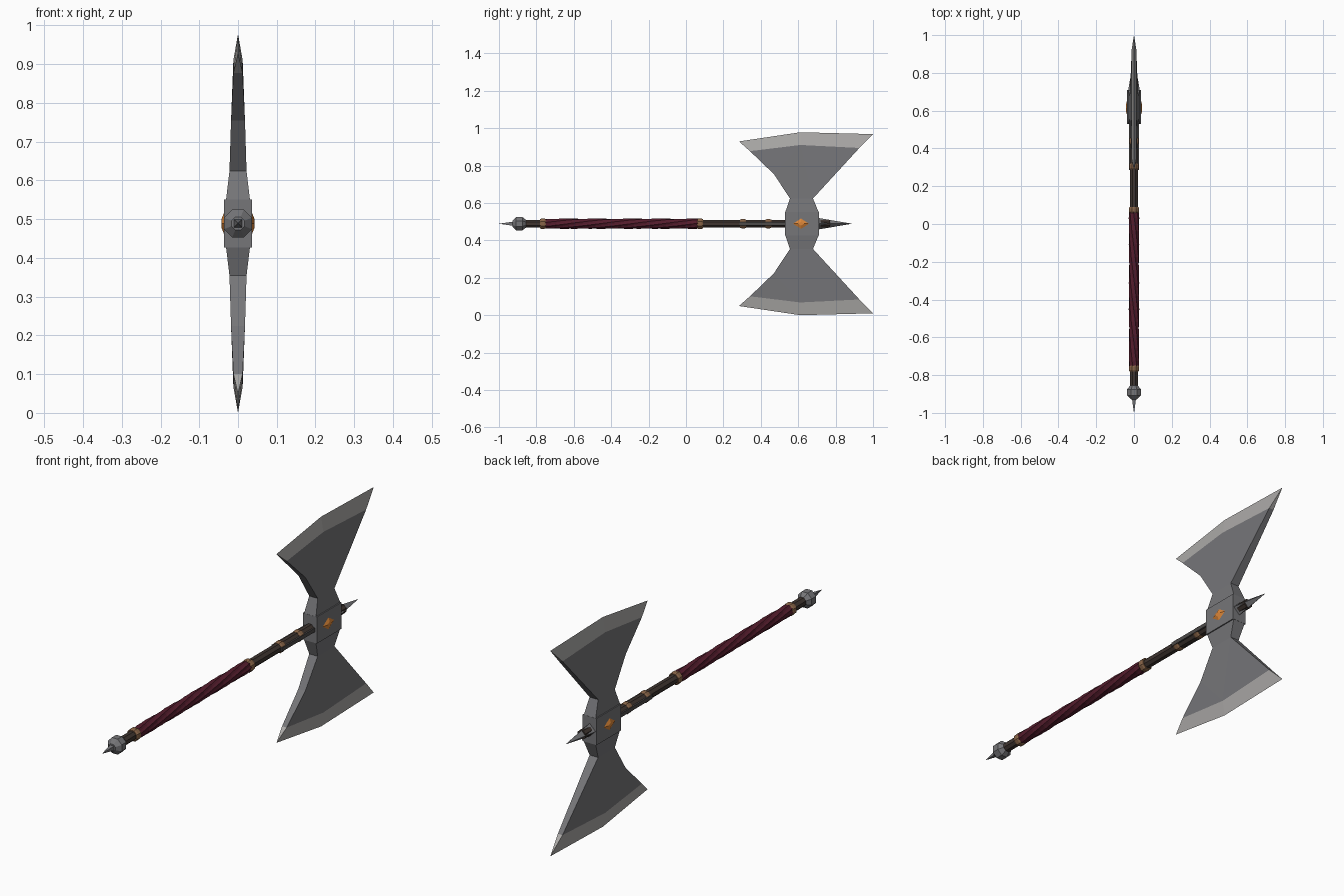
import bpy, bmesh, math
from mathutils import Matrix, Vector

if "Cube" in bpy.data.objects:
    bpy.data.objects.remove(bpy.data.objects["Cube"], do_unlink=True)

AXIS = 0.489   # height of the handle's centre line
HEAD = 0.615   # y of the axe head's centre


def material(name, r, g, b):
    m = bpy.data.materials.new(name)
    m.use_nodes = True
    m.diffuse_color = (r, g, b, 1)
    m.node_tree.nodes["Principled BSDF"].inputs["Base Color"].default_value = (r, g, b, 1)
    return m


STEEL = material("steel", 0.18, 0.18, 0.19)
EDGE = material("sharpened_edge", 0.41, 0.4, 0.39)
WOOD = material("dark_wood", 0.05, 0.036, 0.03)
LEATHER = material("red_leather", 0.09, 0.012, 0.026)
COPPER = material("copper", 0.25, 0.13, 0.065)
GEM = material("orange_gem", 0.72, 0.24, 0.04)
IRON = material("dark_iron", 0.075, 0.07, 0.068)


def finish(name, bm, *mats):
    bmesh.ops.recalc_face_normals(bm, faces=bm.faces)
    me = bpy.data.meshes.new(name)
    bm.to_mesh(me)
    bm.free()
    for m in mats:
        me.materials.append(m)
    ob = bpy.data.objects.new(name, me)
    bpy.context.collection.objects.link(ob)
    return ob


def lathe(name, profile, mat, sides=8, turn=0.5, twist=0.0, groove=1.0):
    """Rings of (y, radius) around the handle axis, optionally grooved and twisted."""
    bm = bmesh.new()
    rings = []
    for i, (y, r) in enumerate(profile):
        ring = []
        for k in range(sides):
            a = math.tau * (k + turn) / sides + twist * i
            rr = r * (groove if k % 2 else 1)
            ring.append(bm.verts.new((rr * math.cos(a), y, AXIS + rr * math.sin(a))))
        rings.append(ring)
    for a, b in zip(rings, rings[1:]):
        for k in range(sides):
            n = (k + 1) % sides
            bm.faces.new((a[k], a[n], b[n], b[k]))
    bm.faces.new(rings[0])
    bm.faces.new(rings[-1])
    return finish(name, bm, mat)


def box(name, centre, size, mat):
    bm = bmesh.new()
    bmesh.ops.create_cube(bm, size=1, matrix=Matrix.Translation(centre) @ Matrix.Diagonal((*size, 1)))
    return finish(name, bm, mat)


# Handle
lathe("shaft", [(-0.87, 0.022), (0.77, 0.022)], WOOD)
steps = 24
lathe("grip_wrap", [(-0.76 + 0.825 * i / steps, 0.028 if i % 2 else 0.0268) for i in range(steps + 1)],
      LEATHER, sides=16, twist=0.16, groove=0.88)
for i, y in enumerate((-0.765, 0.075, 0.305, 0.44)):
    r = 0.03 if i < 2 else 0.027
    lathe(f"collar_{i + 1}", [(y - 0.016, r - 0.004), (y - 0.008, r), (y + 0.008, r), (y + 0.016, r - 0.004)], COPPER)

# Pommel and spikes
lathe("pommel", [(-0.928, 0.018), (-0.908, 0.039), (-0.875, 0.039), (-0.855, 0.022)], STEEL)
lathe("pommel_spike", [(-1.0, 0.0005), (-0.92, 0.016)], STEEL, sides=4)
lathe("top_spike", [(0.7, 0.032), (0.885, 0.0005)], STEEL, sides=4, turn=0)

# Head block, side straps and gems
box("head_block", (0, 0.62, AXIS), (0.072, 0.18, 0.124), STEEL)
for side, s in (("left", 1), ("right", -1)):
    box(f"{side}_strap", (s * 0.023, 0.41, AXIS), (0.008, 0.25, 0.018), IRON)
    bm = bmesh.new()
    rim = [bm.verts.new((s * 0.035, HEAD + y, AXIS + z))
           for y, z in ((-0.046, 0), (0, -0.03), (0.046, 0), (0, 0.03))]
    top = [bm.verts.new((s * 0.043, HEAD + (v.co.y - HEAD) * 0.35, AXIS + (v.co.z - AXIS) * 0.35)) for v in rim]
    for k in range(4):
        n = (k + 1) % 4
        bm.faces.new((rim[k], rim[n], top[n], top[k]))
    bm.faces.new(top)
    bm.faces.new(rim)
    finish(f"{side}_gem", bm, GEM)

# Blades: each point is y, distance from the axis, half thickness
POINTS = {
    "neck_a": (0.53, 0.06, 0.031), "neck_b": (0.71, 0.06, 0.031),
    "waist_a": (0.556, 0.135, 0.022), "waist_b": (0.679, 0.135, 0.022),
    "hollow": (0.47, 0.265, 0.018),
    "in_a": (0.342, 0.388, 0.012), "in_m": (0.612, 0.421, 0.012), "in_b": (0.927, 0.405, 0.012),
    "tip_a": (0.283, 0.44, 0), "tip_m": (0.612, 0.489, 0), "tip_b": (1.0, 0.479, 0),
}
FACES = ["neck_a neck_b waist_b waist_a", "waist_a waist_b in_m hollow", "waist_b in_b in_m",
         "hollow in_m in_a", "in_a in_m tip_m tip_a", "in_m in_b tip_b tip_m"]
RIMS = ["neck_a waist_a hollow in_a tip_a", "neck_b waist_b in_b tip_b"]

for name, up in (("upper_blade", 1), ("lower_blade", -1)):
    bm = bmesh.new()
    pair = {}
    for key, (y, d, t) in POINTS.items():
        a = bm.verts.new((t, y, AXIS + up * d))
        pair[key] = (a, bm.verts.new((-t, y, AXIS + up * d)) if t else a)
    for text in FACES:
        keys = text.split()
        for s in (0, 1):
            f = bm.faces.new([pair[k][s] for k in keys])
            f.material_index = int("tip_m" in keys)
    for text in RIMS:
        keys = text.split()
        for p, q in zip(keys, keys[1:]):
            loop = list(dict.fromkeys((pair[p][0], pair[q][0], pair[q][1], pair[p][1])))
            f = bm.faces.new(loop)
            f.material_index = int(q.startswith("tip"))
    finish(name, bm, STEEL, EDGE)
